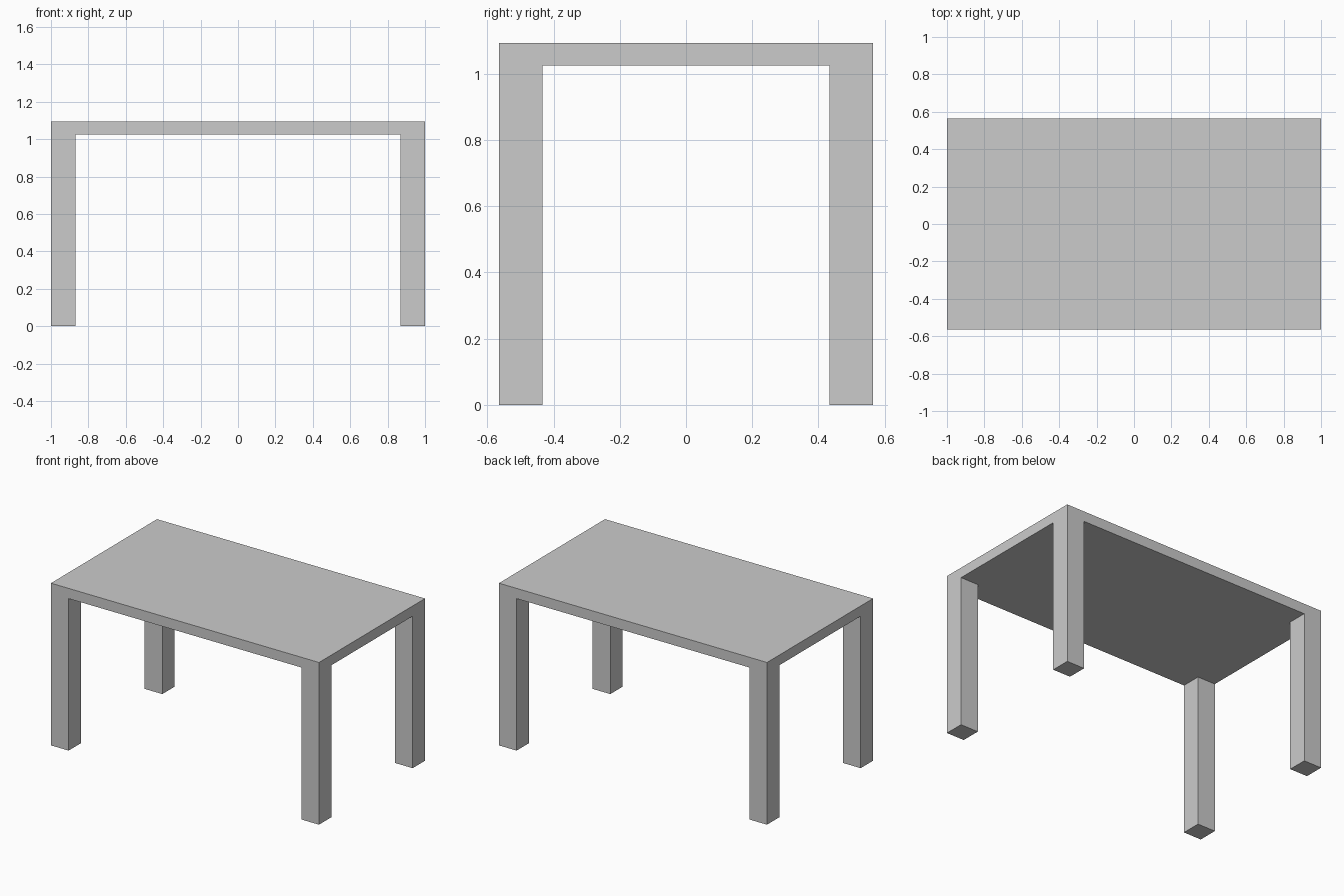
import bpy, bmesh
from mathutils import Matrix, Vector
from math import radians

if "Cube" in bpy.data.objects:
    bpy.data.objects.remove(bpy.data.objects["Cube"])

LENGTH, DEPTH, HEIGHT = 2.0, 1.13, 1.094
UNDERSIDE = 1.025          # height of the tabletop's lower face
LEG = 0.132                # square leg width

bm = bmesh.new()

# Tabletop slab
thick = HEIGHT - UNDERSIDE
bmesh.ops.create_cube(bm, size=1, matrix=Matrix.Translation((0, 0, UNDERSIDE + thick / 2))
                      @ Matrix.Diagonal((LENGTH, DEPTH, thick, 1)))

# Cuts that mark out the leg squares
for axis, size in ((0, LENGTH), (1, DEPTH)):
    for side in (-1, 1):
        co, no = Vector(), Vector()
        co[axis] = side * (size / 2 - LEG)
        no[axis] = 1
        bmesh.ops.bisect_plane(bm, geom=bm.verts[:] + bm.edges[:] + bm.faces[:],
                               plane_co=co, plane_no=no)

# Legs: corner squares of the underside pulled down to the floor
bm.normal_update()
corners = []
for f in bm.faces:
    c = f.calc_center_median()
    if f.normal.z < -0.9 and abs(c.x) > LENGTH / 2 - LEG and abs(c.y) > DEPTH / 2 - LEG:
        corners.append(f)
feet = bmesh.ops.extrude_discrete_faces(bm, faces=corners)["faces"]
for f in feet:
    for v in f.verts:
        v.co.z = 0

# Merge flat neighbours so legs and top share seamless faces
bmesh.ops.remove_doubles(bm, verts=bm.verts[:], dist=1e-5)
bmesh.ops.dissolve_limit(bm, angle_limit=radians(1), verts=bm.verts[:], edges=bm.edges[:])
bmesh.ops.recalc_face_normals(bm, faces=bm.faces[:])

mesh = bpy.data.meshes.new("table")
bm.to_mesh(mesh)
bm.free()
bpy.context.collection.objects.link(bpy.data.objects.new("table", mesh))
